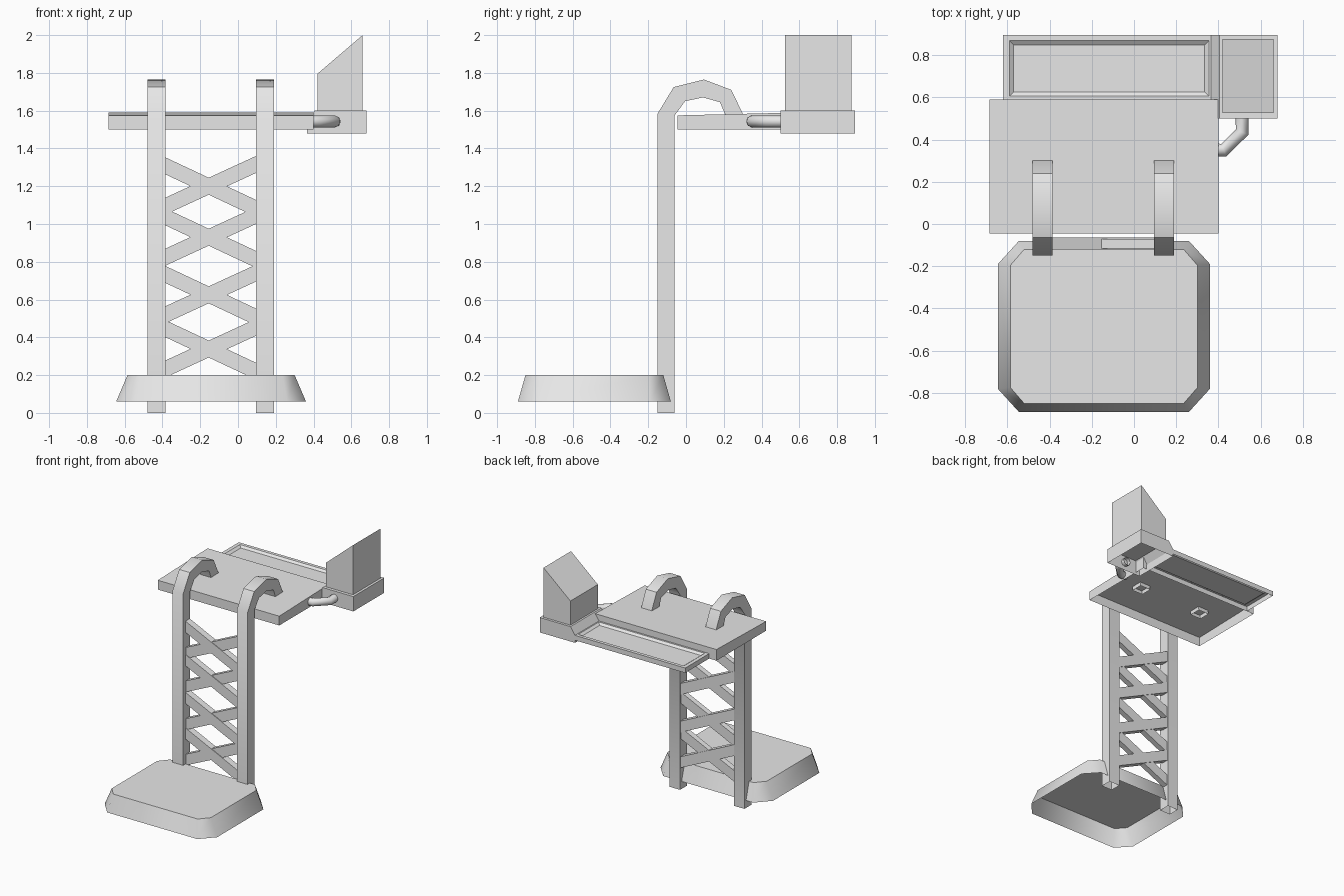
import bpy, bmesh, math
from mathutils import Vector

cube = bpy.data.objects.get("Cube")
if cube:
    bpy.data.objects.remove(cube, do_unlink=True)

# One plain grey for everything
grey = bpy.data.materials.new("plain grey")
grey.use_nodes = True
grey.diffuse_color = (0.8, 0.8, 0.8, 1)
grey.node_tree.nodes["Principled BSDF"].inputs["Base Color"].default_value = grey.diffuse_color


def finish(obj, smooth=None):
    bpy.ops.object.select_all(action='DESELECT')
    obj.select_set(True)
    bpy.context.view_layer.objects.active = obj
    if smooth:
        bpy.ops.object.shade_smooth_by_angle(angle=math.radians(smooth))
    return obj


def loft(name, loops, start=False, end=False, smooth=None):
    """Skin closed loops of points, with optional end caps."""
    bm = bmesh.new()
    rings = [[bm.verts.new(p) for p in loop] for loop in loops]
    n = len(rings[0])
    for a, b in zip(rings, rings[1:]):
        for i in range(n):
            j = (i + 1) % n
            bm.faces.new((a[i], a[j], b[j], b[i]))
    if start:
        bm.faces.new(rings[0][::-1])
    if end:
        bm.faces.new(rings[-1])
    bmesh.ops.recalc_face_normals(bm, faces=bm.faces)
    mesh = bpy.data.meshes.new(name)
    bm.to_mesh(mesh)
    bm.free()
    mesh.materials.append(grey)
    obj = bpy.data.objects.new(name, mesh)
    bpy.context.collection.objects.link(obj)
    return finish(obj, smooth)


def rect(x0, x1, y0, y1, z0, z1=None):
    """Rectangle at height z0 in front and z1 behind."""
    z1 = z0 if z1 is None else z1
    return [(x0, y0, z0), (x1, y0, z0), (x1, y1, z1), (x0, y1, z1)]


def octagon(x0, x1, y0, y1, cx, cy, z):
    """Rectangle with cut corners."""
    return [(x0 + cx, y0, z), (x1 - cx, y0, z), (x1, y0 + cy, z), (x1, y1 - cy, z),
            (x1 - cx, y1, z), (x0 + cx, y1, z), (x0, y1 - cy, z), (x0, y0 + cy, z)]


def extrude_y(name, profile, y0, y1):
    return loft(name, [[(x, y, z) for x, z in profile] for y in (y0, y1)], True, True)


# Foot platform: flared shell, open underneath
loft("foot_platform", [octagon(-0.645, 0.36, -0.89, -0.08, 0.10, 0.11, 0.06),
                       octagon(-0.585, 0.30, -0.85, -0.12, 0.065, 0.075, 0.2)],
     end=True, smooth=50)

# Posts bending over into hooks that pierce the tabletop
outer = [(-0.15, 0), (-0.15, 1.585), (-0.065, 1.725), (0.095, 1.765),
         (0.24, 1.71), (0.30, 1.585), (0.305, 1.55)]
inner = [(-0.06, 0), (-0.06, 1.575), (-0.005, 1.65), (0.09, 1.67),
         (0.18, 1.645), (0.205, 1.585), (0.21, 1.55)]
for side, x0 in (("right", -0.48), ("left", 0.095)):
    x1 = x0 + 0.095
    loft(side + "_post", [[(x0, *o), (x1, *o), (x1, *i), (x0, *i)]
                          for o, i in zip(outer, inner)], smooth=40)

# Crossed braces between the posts
for k, z in enumerate((1.2, 0.93, 0.625, 0.338)):
    for tag, s, y0, y1 in (("falling", -0.47, -0.12, -0.065), ("rising", 0.46, -0.115, -0.07)):
        za, zb = z - 0.24 * s, z + 0.26 * s
        h = 0.045
        extrude_y(f"{tag}_brace_{k + 1}",
                  [(-0.395, za - h), (0.105, zb - h), (0.105, zb + h), (-0.395, za + h)], y0, y1)

# Tabletop: shell with a slight slope, open underneath
loft("tabletop", [rect(-0.685, 0.40, -0.045, 0.59, 1.5),
                  rect(-0.685, 0.40, -0.045, 0.59, 1.575, 1.59)], end=True)

# Rear tray with a shallow recess
loft("rear_tray", [rect(-0.62, 0.37, 0.59, 0.895, 1.5),
                   rect(-0.62, 0.37, 0.59, 0.895, 1.54),
                   rect(-0.59, 0.355, 0.605, 0.868, 1.54),
                   rect(-0.57, 0.335, 0.625, 0.848, 1.525)], end=True)

# Box base with a sloped left shoulder, open underneath
loft("box_base", [rect(0.365, 0.68, 0.50, 0.895, 1.48),
                  rect(0.365, 0.68, 0.50, 0.895, 1.54),
                  rect(0.405, 0.68, 0.50, 0.895, 1.6)], end=True)

# Slanted hood on the box base
extrude_y("slanted_hood", [(0.42, 1.595), (0.66, 1.595), (0.66, 2.0), (0.42, 1.795)], 0.525, 0.875)

# Bent pipe joining the tabletop and the box base
curve = bpy.data.curves.new("bent_pipe", 'CURVE')
curve.dimensions = '3D'
curve.bevel_depth = 0.032
curve.bevel_resolution = 2
spline = curve.splines.new('POLY')
path = [(0.37, 0.35), (0.425, 0.35), (0.512, 0.435), (0.512, 0.53)]
spline.points.add(len(path) - 1)
for point, (x, y) in zip(spline.points, path):
    point.co = (x, y, 1.543, 1)
curve.materials.append(grey)
pipe = bpy.data.objects.new("bent_pipe", curve)
bpy.context.collection.objects.link(pipe)
finish(pipe)
bpy.ops.object.convert(target='MESH')
finish(bpy.context.view_layer.objects.active, 50)
